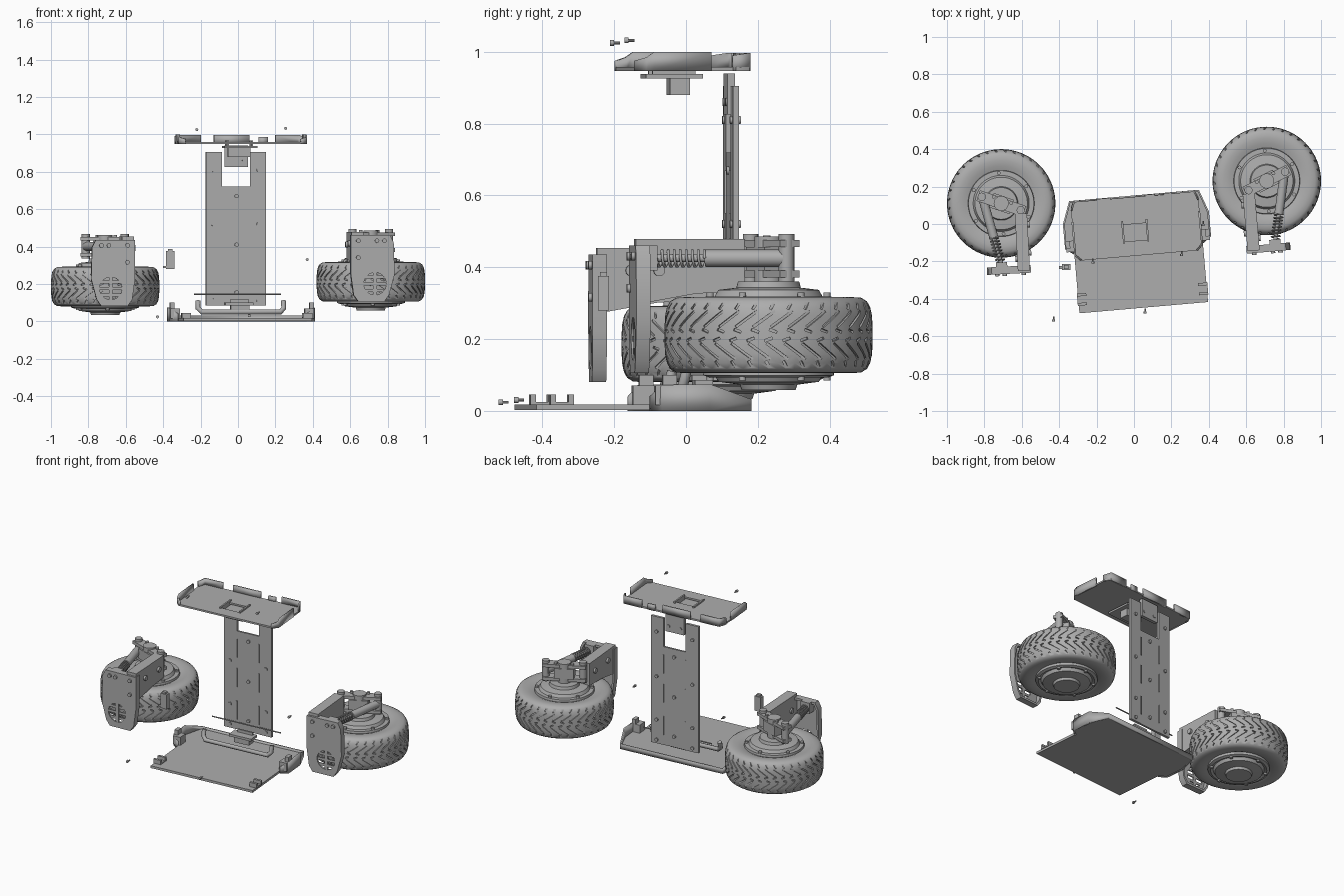
import bpy, bmesh, math
from mathutils import Matrix, Vector

cube = bpy.data.objects.get("Cube")
if cube:
    bpy.data.objects.remove(cube)

GREY = bpy.data.materials.new("mid_grey")
GREY.use_nodes = True
GREY.diffuse_color = (0.42, 0.42, 0.42, 1)
GREY.node_tree.nodes["Principled BSDF"].inputs["Base Color"].default_value = (0.42, 0.42, 0.42, 1)
FRAME = Matrix()      # placement of the assembly being built
PARTS = []


def add(name, bm):
    bmesh.ops.recalc_face_normals(bm, faces=bm.faces)
    bm.transform(FRAME)
    if FRAME.determinant() < 0:
        bmesh.ops.reverse_faces(bm, faces=bm.faces)
    me = bpy.data.meshes.new(name)
    bm.to_mesh(me)
    bm.free()
    me.materials.append(GREY)
    ob = bpy.data.objects.new(name, me)
    bpy.context.collection.objects.link(ob)
    PARTS.append(ob)
    return ob


def boxes(name, items, rot=Matrix()):
    bm = bmesh.new()
    for lo, hi in items:
        lo, hi = Vector(lo), Vector(hi)
        m = rot @ Matrix.Translation((lo + hi) / 2) @ Matrix.Diagonal((*(hi - lo), 1))
        bmesh.ops.create_cube(bm, size=1, matrix=m)
    return add(name, bm)


def rods(name, ends, r, seg=16):
    """Cylinders between pairs of points."""
    bm = bmesh.new()
    for a, b in ends:
        a, b = Vector(a), Vector(b)
        turn = (b - a).to_track_quat('Z', 'Y').to_matrix().to_4x4()
        bmesh.ops.create_cone(bm, cap_ends=True, segments=seg, radius1=r, radius2=r,
                              depth=(b - a).length, matrix=Matrix.Translation((a + b) / 2) @ turn)
    return add(name, bm)


def studs(name, points, r, h, axis):
    step = Vector(axis) * h
    return rods(name, [(Vector(p), Vector(p) + step) for p in points], r, 12)


def prism(name, outline, d0, d1, axis):
    place = {'x': lambda a, b, d: (d, a, b), 'y': lambda a, b, d: (a, d, b),
             'z': lambda a, b, d: (a, b, d)}[axis]
    bm = bmesh.new()
    low = [bm.verts.new(place(a, b, d0)) for a, b in outline]
    top = [bm.verts.new(place(a, b, d1)) for a, b in outline]
    bm.faces.new(low)
    bm.faces.new(top)
    for i in range(len(low)):
        j = (i + 1) % len(low)
        bm.faces.new((low[i], low[j], top[j], top[i]))
    return add(name, bm)


def wall(name, points, z0):
    """Bent sheet lip; each point is x, y, top height."""
    bm = bmesh.new()
    cols = [(bm.verts.new((x, y, z0)), bm.verts.new((x, y, t))) for x, y, t in points]
    for (a, b), (c, d) in zip(cols, cols[1:]):
        bm.faces.new((a, c, d, b))
    ob = add(name, bm)
    mod = ob.modifiers.new("thickness", 'SOLIDIFY')
    mod.thickness, mod.offset = 0.01, 0


def lathe(name, profile, seg=72, closed=False):
    bm = bmesh.new()
    vs = [bm.verts.new((r, 0, z)) for r, z in profile]
    es = [bm.edges.new(p) for p in zip(vs, vs[1:])]
    if closed:
        es.append(bm.edges.new((vs[-1], vs[0])))
    bmesh.ops.spin(bm, geom=vs + es, cent=(0, 0, 0), axis=(0, 0, 1), angle=math.tau, steps=seg)
    bmesh.ops.remove_doubles(bm, verts=bm.verts, dist=0.0001)
    return add(name, bm)


def tube(name, points, r):
    cu = bpy.data.curves.new(name, 'CURVE')
    cu.dimensions, cu.bevel_depth, cu.bevel_resolution, cu.use_fill_caps = '3D', r, 2, True
    sp = cu.splines.new('POLY')
    sp.points.add(len(points) - 1)
    for p, co in zip(sp.points, points):
        p.co = (*(FRAME @ Vector(co)), 1)
    cu.materials.append(GREY)
    bpy.context.collection.objects.link(bpy.data.objects.new(name, cu))


def cut(ob, cutter):
    mod = ob.modifiers.new("cut", 'BOOLEAN')
    mod.object, mod.operation, mod.solver = cutter, 'DIFFERENCE', 'EXACT'
    bpy.context.view_layer.objects.active = ob
    bpy.ops.object.modifier_apply(modifier=mod.name)
    PARTS.remove(cutter)
    bpy.data.objects.remove(cutter)


def tread_cutter():
    bm = bmesh.new()
    count = 36
    # radius, height, slant, length, half-step offset
    strokes = [(0.29, 0.045, 36, 0.075, 0), (0.284, 0.085, 60, 0.03, 0.5), (0.29, 0.012, -20, 0.022, 0.5)]
    for k in range(count):
        for side in (1, -1):
            for r, z, slant, length, off in strokes:
                turn = Matrix.Rotation(math.tau * (k + off + (side > 0) / 4) / count, 4, 'Z')
                m = (turn @ Matrix.Translation((r, 0, z * side))
                     @ Matrix.Rotation(math.radians(slant * side), 4, 'X')
                     @ Matrix.Diagonal((0.017, length, 0.007, 1)))
                bmesh.ops.create_cube(bm, size=1, matrix=m)
    return add("tread_cutter", bm)


def wheel_module(side):
    # Tyre and hub
    half = [(0.29, 0.02), (0.288, 0.055), (0.283, 0.078), (0.274, 0.094), (0.258, 0.104),
            (0.23, 0.106), (0.2, 0.103), (0.165, 0.09)]
    tyre = lathe(side + "_tyre", half + [(r, -z) for r, z in reversed(half)], closed=True)
    cut(tyre, tread_cutter())
    lathe(side + "_hub", [(0, 0.15), (0.085, 0.15), (0.09, 0.132), (0.14, 0.126), (0.15, 0.108), (0.175, 0.108),
                          (0.18, 0.08), (0.18, -0.08), (0.182, -0.112), (0.165, -0.118), (0.15, -0.112),
                          (0.14, -0.13), (0.08, -0.138), (0.075, -0.153), (0, -0.153)])
    ring = [(0.163 * math.cos(k * math.tau / 6 + 0.5), 0.163 * math.sin(k * math.tau / 6 + 0.5)) for k in range(6)]
    studs(side + "_hub_bolts_top", [(x, y, 0.105) for x, y in ring], 0.01, 0.014, (0, 0, 1))
    studs(side + "_hub_bolts_bottom", [(x, y, -0.112) for x, y in ring], 0.01, 0.014, (0, 0, -1))

    # Clevis across the hub
    tilt = Matrix.Rotation(math.radians(22), 4, 'Z')
    boxes(side + "_clevis", [((-0.13, -0.03, 0.245), (0.13, 0.03, 0.265)),
                             ((-0.13, -0.03, 0.16), (0.13, 0.03, 0.18)),
                             ((-0.06, -0.04, 0.18), (0.055, 0.04, 0.245))], tilt)
    rods(side + "_axle", [((0, 0, 0.13), (0, 0, 0.275))], 0.04, 24)
    pins = [tilt @ Vector((x, 0, 0.15)) for x in (-0.11, 0.11)]
    studs(side + "_clevis_pins", pins, 0.022, 0.132, (0, 0, 1))
    studs(side + "_clevis_bolts", [tilt @ Vector((x, 0.02, 0.265)) for x in (-0.05, 0.05)], 0.01, 0.012, (0, 0, 1))

    # Swing arm
    prism(side + "_swing_arm", [(-0.365, 0.085), (-0.365, 0.268), (-0.06, 0.268), (-0.06, 0.125), (-0.2, 0.115)],
          -0.135, -0.07, 'x')
    studs(side + "_arm_bolts", [(-0.135, -0.27, 0.205), (-0.135, -0.12, 0.2), (-0.06, -0.3, 0.18)],
          0.016, 0.012, (-1, 0, 0))

    # Front plate, hollow behind, with a barred round opening
    outline = [(-0.14, 0.25), (-0.14, 0.04), (-0.125, -0.07), (-0.1, -0.105), (0.04, -0.105),
               (0.065, -0.07), (0.095, 0.04), (0.09, 0.21), (0.07, 0.25)]
    plate = prism(side + "_front_plate", outline, -0.378, -0.338, 'y')
    inner = [((x + 0.02) * 0.9 - 0.02, (z - 0.07) * 0.92 + 0.07) for x, z in outline]
    cut(plate, prism("plate_cutter", inner, -0.366, -0.3, 'y'))
    cut(plate, rods("vent_cutter", [((-0.01, -0.4, -0.01), (-0.01, -0.34, -0.01))], 0.06, 32))
    boxes(side + "_vent_bars", [((-0.07, -0.374, z - 0.008), (0.05, -0.367, z + 0.008)) for z in (-0.045, -0.01, 0.025)])
    boxes(side + "_vent_post", [((-0.02, -0.376, -0.07), (0, -0.366, 0.05))])
    studs(side + "_plate_bolts", [(-0.1, -0.376, 0.22), (-0.1, -0.376, 0.13), (0.04, -0.376, 0.22), (0, -0.376, 0.22)],
          0.012, 0.012, (0, -1, 0))

    # Shock absorber
    back, front = Vector((0.1, 0.045, 0.214)), Vector((0.015, -0.33, 0.214))
    mid = back.lerp(front, 0.6)
    rods(side + "_shock_body", [(back, mid)], 0.024, 20)
    rods(side + "_shock_rod", [(mid, front)], 0.011)
    boxes(side + "_shock_lug", [((-0.015, -0.368, 0.18), (0.045, -0.315, 0.25))])
    turn = (front - mid).to_track_quat('Z', 'Y')
    length, loops, step = (front - mid).length * 0.88, 8, 14
    coil = [mid + turn @ Vector((0.023 * math.cos(math.tau * i / step), 0.023 * math.sin(math.tau * i / step),
                                 length * i / (loops * step))) for i in range(loops * step + 1)]
    tube(side + "_shock_spring", coil, 0.004)


for side, spot, angle, flip in (("left", (0.71, 0.23, 0.211), 5, 1), ("right", (-0.71, 0.11, 0.186), 3, -1)):
    FRAME = (Matrix.Translation(spot) @ Matrix.Rotation(math.radians(angle), 4, 'Z')
             @ Matrix.Diagonal((flip, 1, 1, 1)))
    wheel_module(side)

# Chassis, turned slightly
FRAME = Matrix.Rotation(math.radians(5), 4, 'Z') @ Matrix.Translation((0.013, 0, 0))
half = [(0.345, -0.45), (0.345, -0.13), (0.39, -0.1), (0.39, 0.03), (0.345, 0.15)]
prism("base_plate", half + [(-x, y) for x, y in reversed(half)], 0.003, 0.018, 'z')
lip = [(0.345, -0.13, 0.04), (0.387, -0.1, 0.072), (0.387, 0.03, 0.075), (0.345, 0.148, 0.032)]
wall("base_lip", lip + [(-x, y, z) for x, y, z in reversed(lip)], 0)
for s, name in ((1, "left"), (-1, "right")):
    boxes(name + "_base_corner_bracket", [((s * 0.325 - 0.025, -0.41, 0.016), (s * 0.325 + 0.025, -0.395, 0.045)),
                                          ((s * 0.325 - 0.025, -0.36, 0.016), (s * 0.325 + 0.025, -0.345, 0.045)),
                                          ((s * 0.325 - 0.025, -0.41, 0.016), (s * 0.325 + 0.025, -0.345, 0.024))])
    boxes(name + "_base_latch", [((s * 0.36 - 0.025, -0.12, 0.016), (s * 0.36 + 0.025, -0.06, 0.07)),
                                 ((s * 0.375 - 0.012, -0.1, 0.06), (s * 0.375 + 0.012, -0.06, 0.1))])
tube("base_handle", [(-0.23, -0.02, 0.11), (-0.23, -0.03, 0.07), (-0.21, -0.04, 0.05), (0.21, -0.04, 0.05),
                     (0.23, -0.03, 0.07), (0.23, -0.02, 0.11)], 0.014)
boxes("lower_bracket", [((-0.08, 0.01, 0.085), (0.07, 0.08, 0.1)), ((-0.05, 0.02, 0.05), (0.05, 0.07, 0.085)),
                        ((-0.05, 0.06, 0.1), (0.05, 0.07, 0.118))])
rods("cross_rod", [((-0.24, 0.09, 0.145), (0.225, 0.09, 0.145))], 0.004, 8)

# Upright back panel
boxes("back_panel_strips", [((-0.175, 0.118, 0.085), (-0.088, 0.134, 0.905)), ((0.062, 0.118, 0.085), (0.147, 0.134, 0.905))])
boxes("back_panel_centre", [((-0.088, 0.12, 0.085), (0.062, 0.132, 0.72))])
boxes("back_panel_bridge", [((-0.075, 0.11, 0.825), (0.05, 0.132, 0.94))])
boxes("back_panel_seams", [((x - 0.003, 0.114, z), (x + 0.003, 0.138, z + 0.12))
                           for x in (-0.088, 0.062) for z in (0.15, 0.36, 0.55)])
bolts = [(x, 0.112, z) for x in (-0.135, 0.108) for z in (0.81, 0.52, 0.24, 0.11)]
bolts += [(-0.01, 0.112, z) for z in (0.67, 0.41, 0.155)] + [(x, 0.106, 0.86) for x in (-0.05, 0.03)]
studs("back_panel_bolts", bolts, 0.011, 0.03, (0, 1, 0))

# Top tray with folded lips and hanging mount
corner = [(0.31, -0.17), (0.342, -0.14), (0.342, 0.12), (0.325, 0.15)]
tray = prism("top_tray", corner + [(-x, y) for x, y in reversed(corner)], 0.947, 0.958, 'z')
cut(tray, boxes("tray_cutter", [((-0.07, -0.09, 0.9), (0.05, 0.0, 1))]))
for s, name in ((1, "left"), (-1, "right")):
    wall(name + "_tray_side_lip", [(s * 0.31, -0.17, 0.975), (s * 0.34, -0.14, 0.985), (s * 0.34, -0.12, 1), (s * 0.34, 0.04, 1)], 0.947)
    wall(name + "_tray_corner_lip", [(s * 0.34, 0.1, 0.99), (s * 0.322, 0.147, 0.997), (s * 0.2, 0.147, 0.997)], 0.947)
wall("tray_back_lip", [(-0.13, 0.147, 0.997), (0.06, 0.147, 0.997)], 0.947)
wall("tray_back_tab", [(0.11, 0.147, 0.985), (0.16, 0.147, 0.985)], 0.947)
boxes("mount_plate", [((-0.095, -0.12, 0.926), (0.08, 0.04, 0.938)), ((-0.08, -0.1, 0.938), (-0.07, 0.02, 0.968)),
                      ((0.05, -0.1, 0.938), (0.06, 0.02, 0.968))])
boxes("mount_block", [((-0.07, -0.05, 0.88), (0.05, 0.005, 0.928))])

# Loose bracket and screws
FRAME = Matrix()
boxes("loose_bracket", [((-0.385, -0.245, 0.28), (-0.34, -0.215, 0.375)), ((-0.375, -0.24, 0.375), (-0.35, -0.22, 0.387)),
                        ((-0.4, -0.24, 0.285), (-0.385, -0.225, 0.295))])
for i, (x, y, z) in enumerate([(-0.22, -0.2, 1.025), (0.255, -0.16, 1.032), (-0.43, -0.51, 0.024),
                               (0.06, -0.467, 0.03), (0.37, 0, 0.33)]):
    rods("screw_head_%d" % i, [((x, y - 0.012, z), (x, y, z))], 0.008, 12)
    rods("screw_shank_%d" % i, [((x, y, z), (x, y + 0.016, z))], 0.004, 8)

bpy.ops.object.select_all(action='DESELECT')
for ob in PARTS:
    ob.select_set(True)
bpy.context.view_layer.objects.active = PARTS[0]
bpy.ops.object.shade_smooth_by_angle(angle=math.radians(32))
